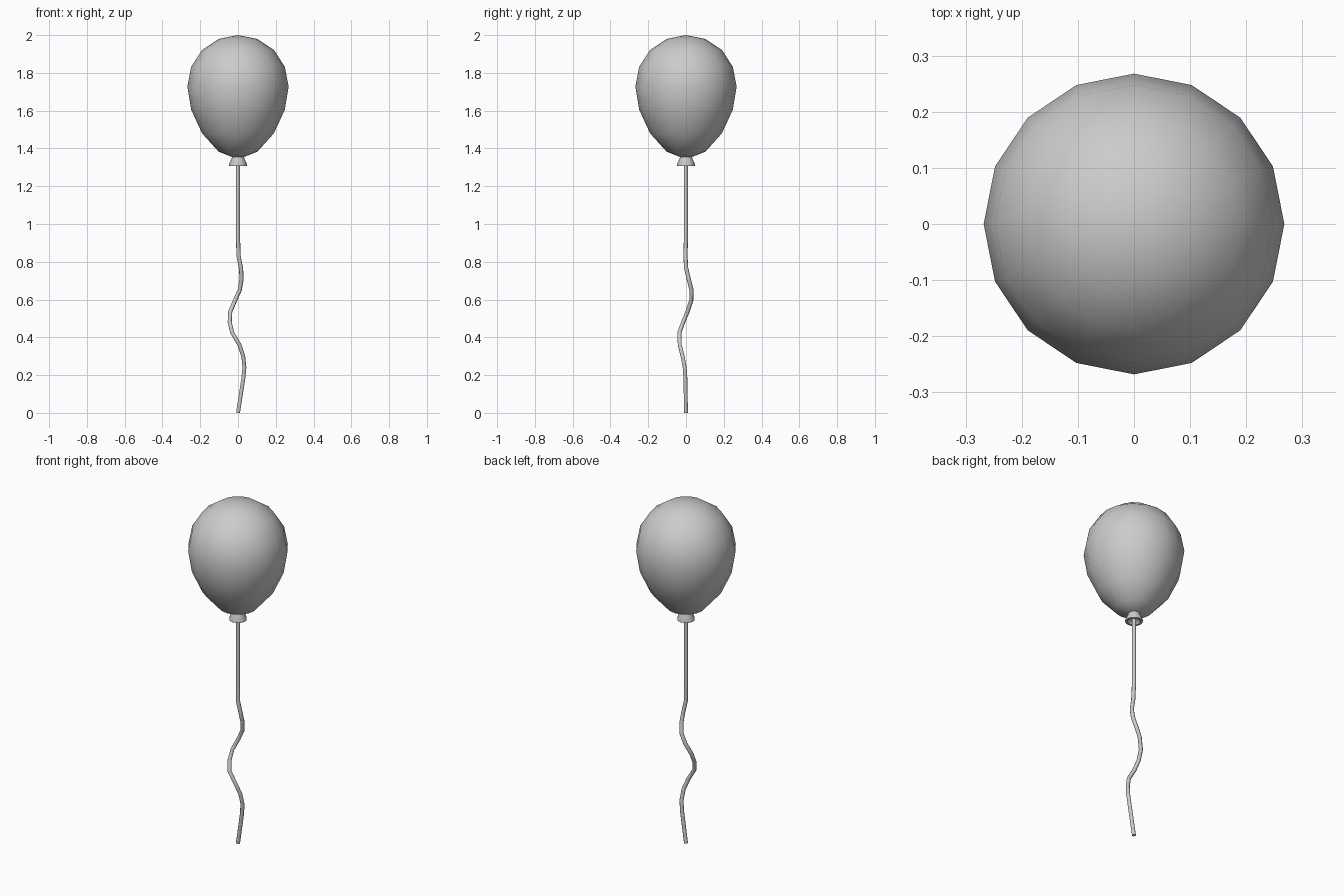
import bpy, bmesh, math

if "Cube" in bpy.data.objects:
    bpy.data.objects.remove(bpy.data.objects["Cube"])


def lathe(name, profile, sides):
    """Revolve (radius, z) points around z; zero radius closes to a pole."""
    bm = bmesh.new()
    rings = []
    for r, z in profile:
        if r == 0:
            rings.append([bm.verts.new((0, 0, z))] * sides)
        else:
            rings.append([bm.verts.new((r * math.cos(2 * math.pi * i / sides),
                                        r * math.sin(2 * math.pi * i / sides), z))
                          for i in range(sides)])
    for a, b in zip(rings, rings[1:]):
        for i in range(sides):
            j = (i + 1) % sides
            bm.faces.new(list(dict.fromkeys((a[i], a[j], b[j], b[i]))))
    bmesh.ops.recalc_face_normals(bm, faces=bm.faces)
    mesh = bpy.data.meshes.new(name)
    bm.to_mesh(mesh)
    bm.free()
    obj = bpy.data.objects.new(name, mesh)
    bpy.context.collection.objects.link(obj)
    return obj


def smooth(obj, angle):
    bpy.ops.object.select_all(action='DESELECT')
    obj.select_set(True)
    bpy.context.view_layer.objects.active = obj
    bpy.ops.object.shade_smooth_by_angle(angle=math.radians(angle))


# Balloon body
balloon = lathe("balloon", [(0, 1.352), (0.03, 1.354), (0.103, 1.383), (0.19, 1.48),
                            (0.248, 1.605), (0.268, 1.727), (0.248, 1.832),
                            (0.19, 1.922), (0.103, 1.98), (0, 2.0)], 16)
smooth(balloon, 60)

# Flared knot with a shallow hollow underneath
knot = lathe("knot", [(0, 1.362), (0.03, 1.362), (0.034, 1.345), (0.047, 1.318),
                      (0.047, 1.308), (0.036, 1.308), (0.014, 1.33), (0, 1.33)], 16)
smooth(knot, 40)

# Wavy string
path = [(0, 0, 1.34), (0, 0, 0.93), (0.003, -0.003, 0.83), (0.016, 0.001, 0.765),
        (0.019, 0.014, 0.71), (0.009, 0.029, 0.65), (-0.016, 0.028, 0.595),
        (-0.041, 0.008, 0.535), (-0.044, -0.015, 0.48), (-0.031, -0.035, 0.425),
        (0.008, -0.033, 0.36), (0.028, -0.018, 0.30), (0.034, -0.007, 0.24),
        (0.028, -0.003, 0.18), (0, 0, 0)]
curve = bpy.data.curves.new("string", 'CURVE')
curve.dimensions = '3D'
curve.bevel_depth = 0.011
curve.bevel_resolution = 2
curve.use_fill_caps = True
spline = curve.splines.new('POLY')
spline.points.add(len(path) - 1)
for p, co in zip(spline.points, path):
    p.co = (*co, 1)
string = bpy.data.objects.new("string", curve)
bpy.context.collection.objects.link(string)
bpy.ops.object.select_all(action='DESELECT')
string.select_set(True)
bpy.context.view_layer.objects.active = string
bpy.ops.object.convert(target='MESH')
smooth(bpy.context.view_layer.objects.active, 60)
